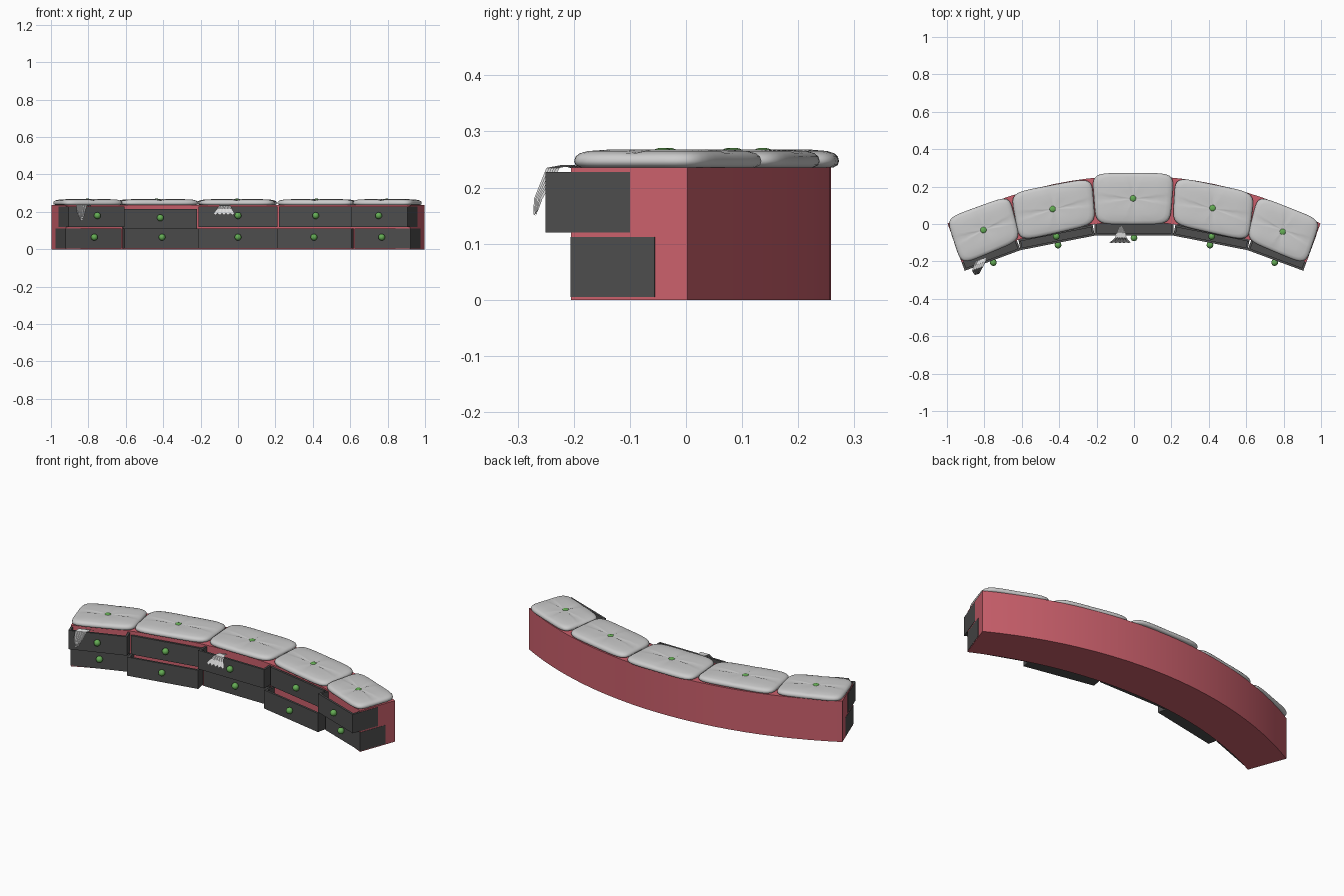
import bpy, bmesh, math
from mathutils import Vector, Matrix

cube = bpy.data.objects.get("Cube")
if cube:
    bpy.data.objects.remove(cube, do_unlink=True)


def material(name, rgb):
    m = bpy.data.materials.new(name)
    m.use_nodes = True
    m.diffuse_color = (*rgb, 1)
    m.node_tree.nodes["Principled BSDF"].inputs["Base Color"].default_value = (*rgb, 1)
    return m


RED = material("red_paint", (0.60, 0.117, 0.15))
DARK = material("dark_grey_drawer", (0.075, 0.075, 0.075))
GREY = material("light_grey_fabric", (0.60, 0.60, 0.60))
WHITE = material("white_cloth", (0.72, 0.72, 0.72))
GREEN = material("green_knob", (0.13, 0.42, 0.09))


def finish(bm, name, mat, smooth=None):
    bmesh.ops.recalc_face_normals(bm, faces=bm.faces)
    me = bpy.data.meshes.new(name)
    bm.to_mesh(me)
    bm.free()
    me.materials.append(mat)
    ob = bpy.data.objects.new(name, me)
    bpy.context.collection.objects.link(ob)
    if smooth:
        bpy.ops.object.select_all(action="DESELECT")
        ob.select_set(True)
        bpy.context.view_layer.objects.active = ob
        bpy.ops.object.shade_smooth_by_angle(angle=math.radians(smooth))
    return ob


def arc(half, apex, end, steps=24):
    """Points of a shallow arc from -half to +half in plan."""
    sag = apex - end
    radius = (half * half + sag * sag) / (2 * sag)
    limit = math.asin(half / radius)
    angles = [limit * (2 * i / steps - 1) for i in range(steps + 1)]
    return [(radius * math.sin(a), apex - radius * (1 - math.cos(a))) for a in angles]


def base():
    bm = bmesh.new()
    outline = arc(0.997, 0.258, 0.003) + arc(0.92, 0.01, -0.205)[::-1]
    face = bm.faces.new([bm.verts.new((x, y, 0)) for x, y in outline])
    top = bmesh.ops.extrude_face_region(bm, geom=[face])["geom"]
    bmesh.ops.translate(bm, vec=(0, 0, 0.236),
                        verts=[g for g in top if isinstance(g, bmesh.types.BMVert)])
    finish(bm, "curved_bench_base", RED, 30)


def knob(name, location, radius, squash=1.0):
    bm = bmesh.new()
    bmesh.ops.create_uvsphere(bm, u_segments=16, v_segments=10, radius=radius)
    bmesh.ops.scale(bm, vec=(1, 1, squash), verts=bm.verts)
    bmesh.ops.translate(bm, vec=location, verts=bm.verts)
    finish(bm, name, GREEN, 60)


def cushion(name, corners, button):
    """Rounded pad over a four-cornered plan, with a dipped cross seam."""
    c = [Vector(p) for p in corners]
    n = 12
    side = [2 * i / n - 1 for i in range(n)]
    square = ([(t, -1) for t in side] + [(1, t) for t in side]
              + [(-t, 1) for t in side] + [(-1, -t) for t in side])

    def plan(u, v):
        u, v = (1 + u * 1.02) / 2, (1 + v * 1.02) / 2
        return (c[0].lerp(c[1], u)).lerp(c[3].lerp(c[2], u), v)

    bm = bmesh.new()
    # radius, height and seam depth of each ring, underside to middle
    rings = [(0.93, 0.236, 0), (0.985, 0.240, 0), (1.0, 0.247, 0), (0.985, 0.255, 0),
             (0.94, 0.261, 0.001), (0.85, 0.265, 0.003), (0.6, 0.268, 0.004),
             (0.3, 0.268, 0.004), (0.1, 0.266, 0.003)]
    loops = []
    for r, z, dip in rings:
        loop = []
        for x, y in square:
            k = r / (abs(x) ** 6 + abs(y) ** 6) ** (1 / 6)
            seam = dip if abs(x) < 0.01 or abs(y) < 0.01 else 0
            loop.append(bm.verts.new((*plan(x * k, y * k), z - seam)))
        loops.append(loop)
    for a, b in zip(loops, loops[1:]):
        for i in range(len(a)):
            j = (i + 1) % len(a)
            bm.faces.new((a[i], a[j], b[j], b[i]))
    bm.faces.new(loops[0])
    bm.faces.new(loops[-1])
    finish(bm, name, GREY, 50)
    knob(name + "_button", (*button, 0.264), 0.017, 0.4)


def drawer(name, a, b, z0, z1, pull):
    """Open-topped drawer behind the front edge a-b, pulled out or shut."""
    a, b = Vector((*a, 0)), Vector((*b, 0))
    along = (b - a).normalized()
    out = Vector((along.y, -along.x, 0))
    mid = (a + b) / 2 - out * (0.047 - pull)
    half, depth, wall = (b - a).length / 2, 0.16, 0.012
    frame = Matrix((along, -out, Vector((0, 0, 1)))).transposed().to_4x4()
    frame.translation = mid
    bm = bmesh.new()
    panels = [((-half, half), (0, wall), (z0, z1)),
              ((-half, half), (depth - wall, depth), (z0, z1)),
              ((-half, wall - half), (wall, depth - wall), (z0, z1)),
              ((half - wall, half), (wall, depth - wall), (z0, z1)),
              ((wall - half, half - wall), (wall, depth - wall), (z0, z0 + wall))]
    for spans in panels:
        size = [s[1] - s[0] for s in spans]
        centre = [(s[0] + s[1]) / 2 for s in spans]
        bmesh.ops.create_cube(bm, size=1, matrix=frame @ Matrix.Translation(centre)
                              @ Matrix.Diagonal((*size, 1)))
    finish(bm, name, DARK)
    spot = mid + out * 0.012
    knob(name + "_knob", (spot.x, spot.y, (z0 + z1) / 2 + 0.006), 0.018)


def cloth(name, rows, across):
    """Draped cloth: rows of centre and half width, with a ragged hem."""
    across = Vector((*across, 0)).normalized()
    columns = 10
    bm = bmesh.new()
    grid = []
    for k, (x, y, z, half) in enumerate(rows):
        line = []
        for i in range(columns + 1):
            t = 2 * i / columns - 1
            p = Vector((x, y, z)) + across * (t * half)
            p.y -= 0.004 * (i % 2)
            if k == len(rows) - 1:
                p.z -= 0.010 * (i % 2)
            line.append(bm.verts.new(p))
        grid.append(line)
    for p, q in zip(grid, grid[1:]):
        for i in range(columns):
            bm.faces.new((p[i], p[i + 1], q[i + 1], q[i]))
    finish(bm, name, WHITE)


base()

# seat cushions: front-left, front-right, back-right, back-left plan corners
cushion("seat_cushion_1", [(-0.92, -0.215), (-0.61, -0.085), (-0.67, 0.15), (-1.0, 0.03)], (-0.805, -0.032))
cushion("seat_cushion_2", [(-0.61, -0.09), (-0.21, 0.0), (-0.23, 0.245), (-0.655, 0.165)], (-0.435, 0.08))
cushion("seat_cushion_3", [(-0.20, 0.0), (0.19, 0.0), (0.21, 0.27), (-0.22, 0.27)], (-0.005, 0.137))
cushion("seat_cushion_4", [(0.21, 0.0), (0.61, -0.09), (0.64, 0.165), (0.225, 0.25)], (0.42, 0.085))
cushion("seat_cushion_5", [(0.605, -0.085), (0.915, -0.215), (0.995, 0.02), (0.665, 0.15)], (0.795, -0.042))

# two rows of drawers, alternately pulled out
joints = [(-0.905, -0.25), (-0.607, -0.14), (-0.21, -0.062),
          (0.21, -0.062), (0.607, -0.14), (0.905, -0.25)]
for i, (a, b) in enumerate(zip(joints, joints[1:])):
    upper_out = i % 2 == 0
    drop = 0.012 if i == 1 else 0
    drawer(f"upper_drawer_{i + 1}", a, b, 0.12 - drop, 0.228 - drop, 0.047 if upper_out else 0)
    drawer(f"lower_drawer_{i + 1}", a, b, 0.005, 0.112, 0 if upper_out else 0.047)

# cloths hanging over two drawer fronts
cloth("middle_cloth", [(-0.07, -0.01, 0.225, 0.008), (-0.07, -0.045, 0.236, 0.022),
                       (-0.07, -0.072, 0.234, 0.03), (-0.072, -0.085, 0.215, 0.04),
                       (-0.075, -0.098, 0.192, 0.056)], (1, 0))
cloth("side_cloth", [(-0.815, -0.185, 0.232, 0.03), (-0.825, -0.21, 0.24, 0.034),
                     (-0.835, -0.236, 0.235, 0.032), (-0.838, -0.25, 0.205, 0.025),
                     (-0.838, -0.262, 0.18, 0.018), (-0.838, -0.266, 0.16, 0.008)], (0.94, 0.34))
